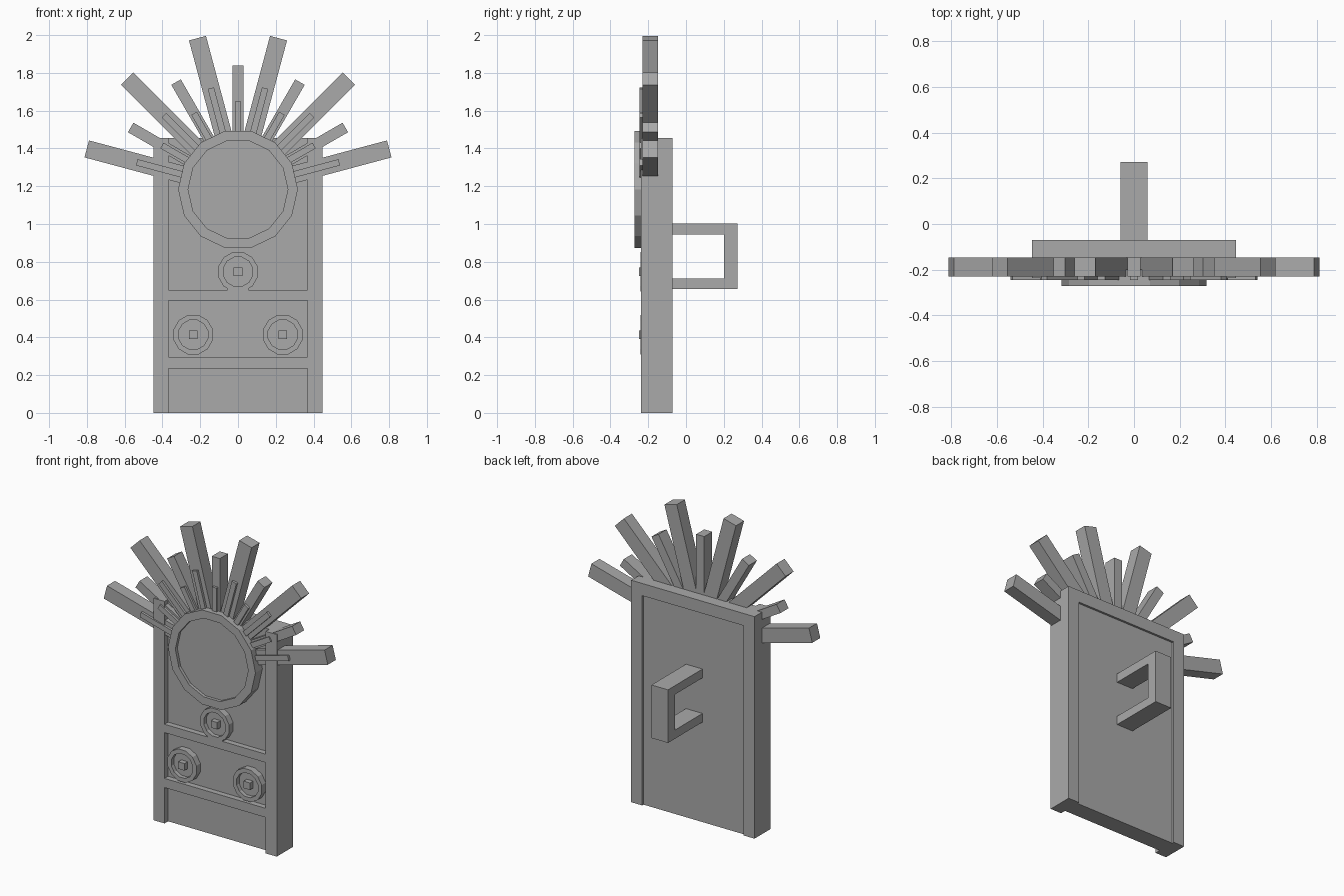
import bpy, bmesh, math
from mathutils import Matrix

if "Cube" in bpy.data.objects:
    bpy.data.objects.remove(bpy.data.objects["Cube"])

grey = bpy.data.materials.new("grey")
grey.diffuse_color = (0.4, 0.4, 0.4, 1)
grey.use_nodes = True
grey.node_tree.nodes["Principled BSDF"].inputs["Base Color"].default_value = grey.diffuse_color


def finish(name, bm):
    bmesh.ops.recalc_face_normals(bm, faces=bm.faces)
    me = bpy.data.meshes.new(name)
    bm.to_mesh(me)
    bm.free()
    me.materials.append(grey)
    ob = bpy.data.objects.new(name, me)
    bpy.context.collection.objects.link(ob)
    return ob


def box(name, x0, x1, y0, y1, z0, z1):
    bm = bmesh.new()
    m = Matrix.Translation(((x0 + x1) / 2, (y0 + y1) / 2, (z0 + z1) / 2))
    bmesh.ops.create_cube(bm, size=1, matrix=m @ Matrix.Diagonal((x1 - x0, y1 - y0, z1 - z0, 1)))
    return finish(name, bm)


def dish(name, cx, cz, r_out, r_in, front, floor, back, n):
    """Round plate facing the front, with a raised rim and a sunken middle."""
    bm = bmesh.new()
    rings = []
    for r, y in ((r_out, back), (r_out, front), (r_in, front), (r_in, floor)):
        rings.append([bm.verts.new((cx + r * math.sin((i + 0.5) * math.tau / n), y,
                                    cz + r * math.cos((i + 0.5) * math.tau / n)))
                      for i in range(n)])
    for a, b in zip(rings, rings[1:]):
        for i in range(n):
            j = (i + 1) % n
            bm.faces.new((a[i], a[j], b[j], b[i]))
    bm.faces.new(rings[0])
    bm.faces.new(rings[-1])
    return finish(name, bm)


def ray(name, angle, r0, r1, width, y0, y1):
    """Bar pointing outward from the centre of the big disc."""
    ob = box(name, r0, r1, y0, y1, -width / 2, width / 2)
    ob.data.transform(Matrix.Translation((0, 0, DISC_Z)) @ Matrix.Rotation(-math.radians(angle), 4, 'Y'))
    return ob


W, IN, H = 0.447, 0.367, 1.455       # half width, inner half width, height
FRONT, FLOOR, REAR, BACK = -0.237, -0.2, -0.085, -0.071
DISC_Z = 1.183

# Slab with side stiles and front rails
box("panel", -IN, IN, FLOOR, REAR, 0, H)
for s, side in ((-1, "left"), (1, "right")):
    xs = sorted((s * IN, s * W))
    box("stile_" + side, *xs, FRONT, BACK, 0, H)
box("lower_rail", -IN, IN, FRONT, FLOOR, 0.235, 0.295)
box("middle_rail", -IN, IN, FRONT, FLOOR, 0.595, 0.65)
box("rail_collar", -0.055, 0.055, FRONT, FLOOR, 0.65, 0.67)
box("back_top_rail", -IN, IN, REAR, BACK, 1.375, H)

# Large disc
dish("disc", 0, DISC_Z, 0.317, 0.264, -0.272, -0.252, FLOOR, 14)

# Three small round knobs with square pins
for i, (x, z) in enumerate(((0, 0.747), (-0.237, 0.414), (0.237, 0.414))):
    dish(f"knob_{i}", x, z, 0.108, 0.08, -0.242, -0.215, FLOOR, 12)
    box(f"knob_pin_{i}", x - 0.023, x + 0.023, -0.248, -0.21, z - 0.023, z + 0.023)

# Fan of alternating long and short rays, each with a thin strip in front
for k in range(11):
    a = 15 + 15 * k
    long = k % 2 == 0
    ray(f"ray_{k}", a, 0.2, 0.829 if long else 0.656, 0.093 if long else 0.058, -0.23, -0.147)
    ray(f"ray_strip_{k}", a, 0.2, 0.555 if long else 0.465, 0.034, -0.246, -0.22)

# Back handle
box("handle_top", -0.06, 0.06, REAR, 0.2, 0.945, 1.003)
box("handle_bottom", -0.06, 0.06, REAR, 0.2, 0.655, 0.712)
box("handle_grip", -0.06, 0.06, 0.2, 0.272, 0.655, 1.003)
